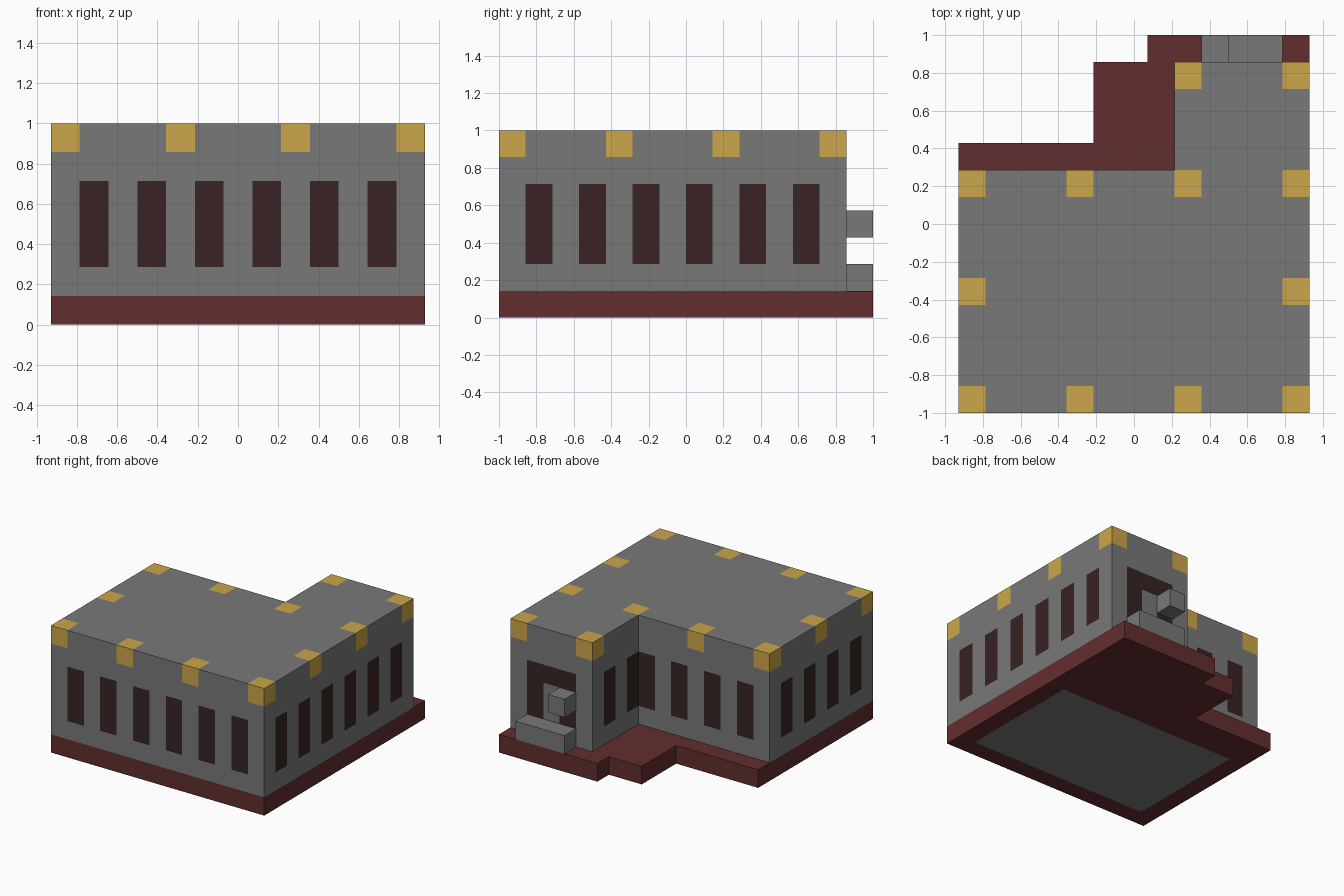
import bpy
import bmesh
from mathutils import Vector

if "Cube" in bpy.data.objects:
    bpy.data.objects.remove(bpy.data.objects["Cube"], do_unlink=True)

# The building is laid out on a grid of cells, seven to one unit
CELL = 1 / 7
ORIGIN = Vector((-6.5, -7, 0))


def material(name, colour):
    mat = bpy.data.materials.new(name)
    mat.use_nodes = True
    mat.diffuse_color = (*colour, 1)
    mat.node_tree.nodes["Principled BSDF"].inputs["Base Color"].default_value = (*colour, 1)
    return mat


MATERIALS = [
    material("grey stone", (0.19, 0.19, 0.19)),
    material("gold", (0.597, 0.381, 0.069)),
    material("dark opening", (0.041, 0.017, 0.017)),
    material("dark red", (0.122, 0.027, 0.027)),
]
STONE, GOLD, DARK, RED = range(4)


def block(name, outline, bottom, top, rule, cuts=((), (), ())):
    """Extrude a floor plan, cut it along grid planes, colour faces by rule."""
    bm = bmesh.new()
    floor = bm.faces.new([bm.verts.new((x, y, bottom)) for x, y in outline])
    walls = bmesh.ops.extrude_face_region(bm, geom=[floor], use_keep_orig=True)
    moved = [v for v in walls["geom"] if isinstance(v, bmesh.types.BMVert)]
    bmesh.ops.translate(bm, verts=moved, vec=(0, 0, top - bottom))
    bmesh.ops.recalc_face_normals(bm, faces=bm.faces[:])
    for axis, positions in enumerate(cuts):
        normal = Vector((0, 0, 0))
        normal[axis] = 1
        for position in positions:
            bmesh.ops.bisect_plane(bm, geom=bm.verts[:] + bm.edges[:] + bm.faces[:],
                                   plane_co=normal * position, plane_no=normal)
    bm.normal_update()
    for face in bm.faces:
        face.material_index = rule(face.calc_center_median(), face.normal)
    for v in bm.verts:
        v.co = (v.co + ORIGIN) * CELL
    mesh = bpy.data.meshes.new(name)
    bm.to_mesh(mesh)
    bm.free()
    for mat in MATERIALS:
        mesh.materials.append(mat)
    obj = bpy.data.objects.new(name, mesh)
    bpy.context.collection.objects.link(obj)
    return obj


def rectangle(x0, x1, y0, y1):
    return [(x0, y0), (x1, y0), (x1, y1), (x0, y1)]


def base_rule(c, n):
    # Stone floor panel set into the underside
    inside = 1 < c.x < 12 and 1 < c.y < 8
    return STONE if n.z < -0.5 and inside else RED


def building_rule(c, n):
    # Gold roof tiles around the edge, in line with the wall blocks
    if n.z > 0.5:
        on_grid = int(c.x) % 4 == 0 and int(c.y) % 4 == 0
        middle = 1 < c.x < 12 and 1 < c.y < 8
        return GOLD if on_grid and not middle else STONE
    if n.z < -0.5:
        return STONE
    along = int(c.y if abs(n.x) > 0.5 else c.x)
    if c.z > 6:
        return GOLD if along % 4 == 0 else STONE
    # Entrance surround on the end of the wing
    if n.y > 0.5 and c.y > 12:
        if 9 < c.x < 12 and c.z < 5:
            return STONE if along == 10 and c.z < 4 else DARK
        return STONE
    # Tall windows in every second cell
    return DARK if along % 2 == 1 and 2 < c.z < 5 else STONE


# Stepped foundation
block("foundation",
      [(0, 0), (13, 0), (13, 14), (7, 14), (7, 13), (5, 13), (5, 10), (0, 10)],
      0, 1, base_rule, ((1, 12), (1, 8), ()))

# Main hall with a rear wing
block("building",
      [(0, 0), (13, 0), (13, 13), (8, 13), (8, 9), (0, 9)],
      1, 7, building_rule, (range(1, 13), range(1, 13), range(2, 7)))

# Entrance step and the block jutting out above it
block("entrance_step", rectangle(9, 12, 13, 14), 1, 2, lambda c, n: STONE)
block("entrance_block", rectangle(9, 10, 13, 14), 3, 4, lambda c, n: STONE)
